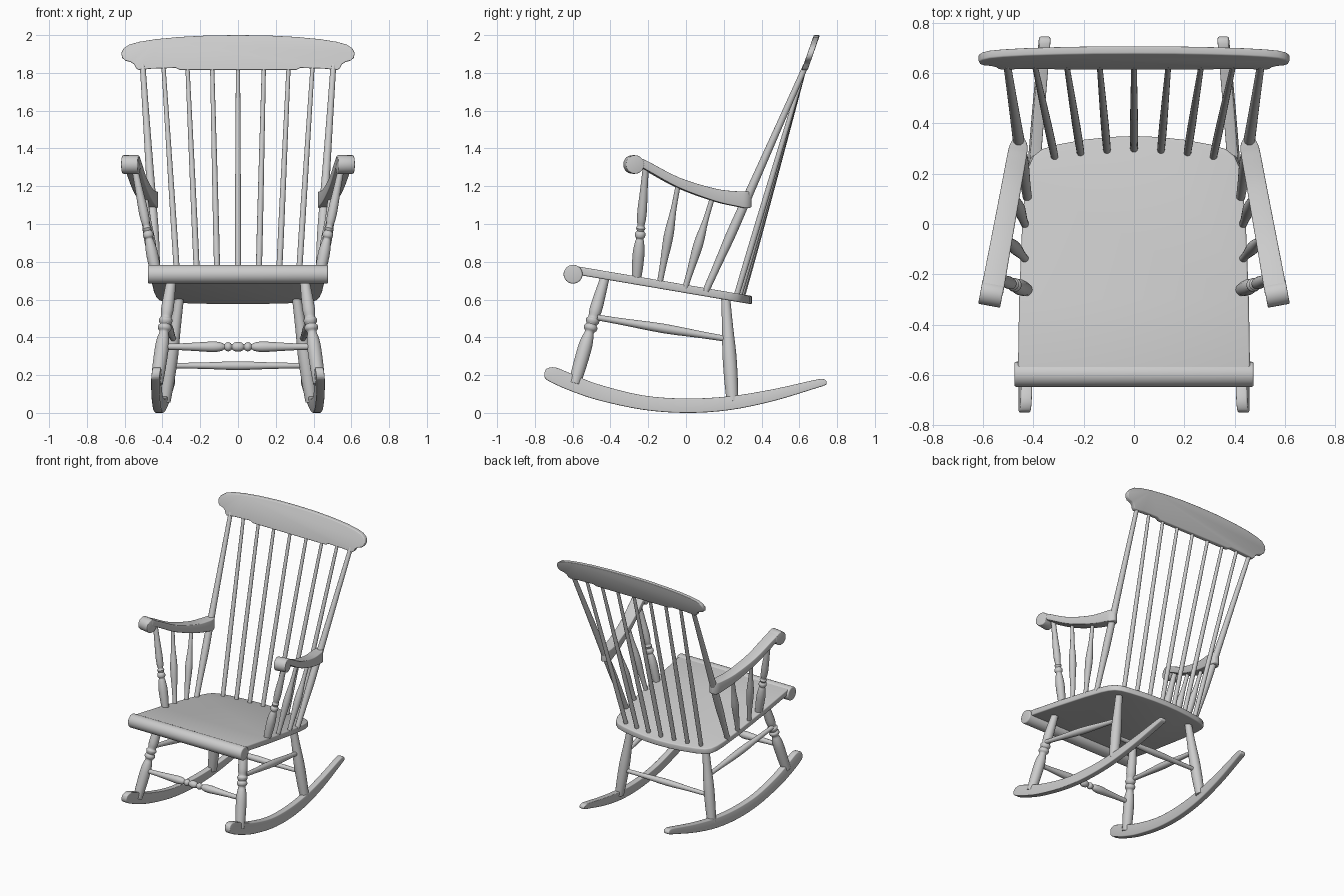
import bpy, bmesh, math
from mathutils import Vector

if "Cube" in bpy.data.objects:
    bpy.data.objects.remove(bpy.data.objects["Cube"])


def smooth_pts(pts, steps=4):
    """Catmull-Rom interpolation through a list of tuples."""
    p = [Vector(q) for q in pts]
    p = [2 * p[0] - p[1]] + p + [2 * p[-1] - p[-2]]
    out = []
    for i in range(1, len(p) - 2):
        a, b, c, d = p[i - 1:i + 3]
        for s in range(steps):
            t = s / steps
            out.append(0.5 * (2 * b + (c - a) * t + (2 * a - 5 * b + 4 * c - d) * t * t
                              + (3 * b - a - 3 * c + d) * t ** 3))
    return out + [p[-2]]


def finish(name, bm, mirror=False, bevel=0):
    bmesh.ops.recalc_face_normals(bm, faces=bm.faces)
    if bevel:
        sharp = [e for e in bm.edges if e.calc_face_angle(0) > math.radians(42)]
        bmesh.ops.bevel(bm, geom=sharp, offset=bevel, segments=3, profile=0.5,
                        affect='EDGES', clamp_overlap=False)
    me = bpy.data.meshes.new(name)
    bm.to_mesh(me)
    bm.free()
    me.shade_smooth()
    me.set_sharp_from_angle(angle=math.radians(40))
    ob = bpy.data.objects.new(name, me)
    bpy.context.collection.objects.link(ob)
    if mirror:
        ob.modifiers.new("Mirror", 'MIRROR').use_mirror_merge = False
    return ob


def loft(name, rings, mirror=False, bevel=0):
    """Skin a list of equal closed rings and cap both ends."""
    bm = bmesh.new()
    vs = [[bm.verts.new(p) for p in r] for r in rings]
    n = len(vs[0])
    for a, b in zip(vs, vs[1:]):
        for i in range(n):
            j = (i + 1) % n
            bm.faces.new((a[i], a[j], b[j], b[i]))
    bm.faces.new(vs[0])
    bm.faces.new(vs[-1])
    return finish(name, bm, mirror, bevel)


def turned(name, p0, p1, profile, mirror=False, steps=3, bevel=0, sides=20):
    """Lathe-turned part from p0 to p1; profile holds (fraction, radius)."""
    p0, p1 = Vector(p0), Vector(p1)
    d = p1 - p0
    q = d.to_track_quat('Z', 'Y')
    rings = []
    for t, r in smooth_pts(profile, steps):
        rings.append([p0 + d * t + q @ Vector((r * math.cos(k * math.tau / sides),
                                               r * math.sin(k * math.tau / sides), 0))
                      for k in range(sides)])
    return loft(name, rings, mirror, bevel)


def mirrored(half):
    """Close a half outline (x > 0, ending on x = 0) into a full one."""
    return half + [(-x, y) for x, y in reversed(half) if x > 0]


# Seat: sloping board with rounded back and a rolled front edge
half = [(.462, -.6), (.457, -.3), (.445, 0), (.432, .16), (.42, .225), (.40, .27),
        (.365, .298), (.30, .317), (.2, .335), (.1, .346), (0, .35)]
outline = mirrored(half)


def seat_z(y):
    return .78 - .17 * (y + .6)


loft("seat", [[(x, y, seat_z(y) - h) for x, y in outline] for h in (.044, 0)], bevel=.008)
turned("seat_front_roll", (-.476, -.598, .734), (.476, -.598, .734),
       [(0, .05), (1, .05)], steps=1, bevel=.008, sides=32)

# Rockers: (y, bottom, top), converging to the rear and leaning outward
rings = []
for y, zb, zt in smooth_pts([(-.75, .192, .212), (-.737, .175, .234), (-.69, .15, .24),
                             (-.6, .112, .204), (-.46, .066, .15), (-.23, .017, .093),
                             (0, 0, .076), (.23, .015, .088), (.46, .062, .125),
                             (.68, .128, .174), (.73, .144, .178), (.745, .152, .165)]):
    rings.append([(.393 - .0573 * y + .12 * (.2 - z) + s * .022, y, z)
                  for s, z in ((-1, zb), (1, zb), (1, zt), (-1, zt))])
loft("rocker", rings, True, bevel=.006)

# Legs
turned("front_leg", (.43, -.59, .155), (.35, -.428, .72),
       [(0, .032), (.15, .036), (.34, .037), (.43, .031), (.47, .025), (.49, .026),
        (.51, .035), (.535, .036), (.555, .028), (.575, .034), (.60, .036), (.62, .028),
        (.68, .033), (.78, .032), (1, .024)], True)
turned("rear_leg", (.388, .246, .06), (.31, .21, .61),
       [(0, .031), (.2, .036), (.45, .037), (.7, .030), (1, .024)], True)

# Stretchers
turned("side_stretcher", (.395, -.47, .505), (.342, .225, .39),
       [(0, .015), (.2, .018), (.5, .025), (.8, .018), (1, .015)], True)
turned("rear_stretcher", (-.36, .233, .25), (.36, .233, .25),
       [(0, .014), (.25, .017), (.5, .023), (.75, .017), (1, .014)])
beads = [(0, .016), (.12, .018), (.25, .024), (.34, .028), (.39, .022), (.41, .014),
         (.425, .023), (.445, .023), (.46, .014), (.475, .022)]
turned("front_stretcher", (-.40, -.535, .35), (.40, -.535, .35),
       beads + [(.5, .026)] + [(1 - t, r) for t, r in reversed(beads)])


# Armrests: (y, bottom, top, half width), curving down to a rounded rear end
def arm_x(y):
    return .572 - .183 * (y + .31)


rings = []
for y, zb, zt, w in smooth_pts([(-.275, 1.32, 1.362, .044), (-.2, 1.277, 1.327, .043),
                                (-.04, 1.19, 1.245, .041), (.15, 1.12, 1.187, .039),
                                (.27, 1.092, 1.173, .038), (.31, 1.084, 1.172, .035),
                                (.333, 1.085, 1.173, .025), (.346, 1.09, 1.174, .012)]):
    rings.append([(arm_x(y) + s * w, y + s * w * .183, z)
                  for s, z in ((-1, zb), (1, zb), (1, zt), (-1, zt))])
loft("armrest", rings, True, bevel=.006)
turned("armrest_scroll", (.524, -.285, 1.315), (.611, -.269, 1.315),
       [(0, .049), (1, .049)], True, steps=1, bevel=.005, sides=28)

# Arm supports
turned("arm_post", (.428, -.262, .71), (.548, -.213, 1.30),
       [(0, .025), (.12, .030), (.24, .031), (.33, .024), (.36, .019), (.38, .027),
        (.41, .027), (.43, .019), (.455, .025), (.475, .018), (.52, .023), (.62, .025),
        (.8, .020), (1, .016)], True)
for i, (yb, yt, zt) in enumerate([(-.14, -.04, 1.215), (-.005, .14, 1.14)]):
    turned(f"arm_spindle_{i + 1}", (.432, yb, seat_z(yb) - .02), (arm_x(yt), yt, zt),
           [(0, .015), (.2, .018), (.42, .025), (.55, .024), (.75, .015), (1, .013)], True)

# Back posts and spindles
turned("back_post", (.424, .105, .645), (.505, .635, 1.84),
       [(0, .018), (.12, .021), (.25, .026), (.4, .024), (.5, .022), (.75, .018),
        (1, .015)], True)
for i, (xb, xt, yb) in enumerate([(-.315, -.395, .265), (-.212, -.268, .28),
                                  (-.107, -.137, .29), (0, 0, .295), (.107, .137, .29),
                                  (.212, .268, .28), (.315, .395, .265)]):
    turned(f"back_spindle_{i + 1}", (xb, yb, seat_z(yb) - .02), (xt, .632, 1.84),
           [(0, .015), (.3, .016), (1, .011)], sides=16)

# Crest rail: leaning board with shaped ends
half = [(0, 2.0), (.16, 1.998), (.31, 1.99), (.43, 1.979), (.52, 1.965), (.575, 1.95),
        (.605, 1.93), (.618, 1.905), (.613, 1.88), (.597, 1.865), (.57, 1.858),
        (.55, 1.845), (.54, 1.825), (.525, 1.815), (.46, 1.822), (.33, 1.826),
        (.305, 1.815), (0, 1.815)]
outline = half + [(-x, z) for x, z in reversed(half) if x > 0]
loft("crest_rail", [[(x, .628 + .35 * (z - 1.815) + o, z) for x, z in outline]
                    for o in (-.016, .016)], bevel=.006)
